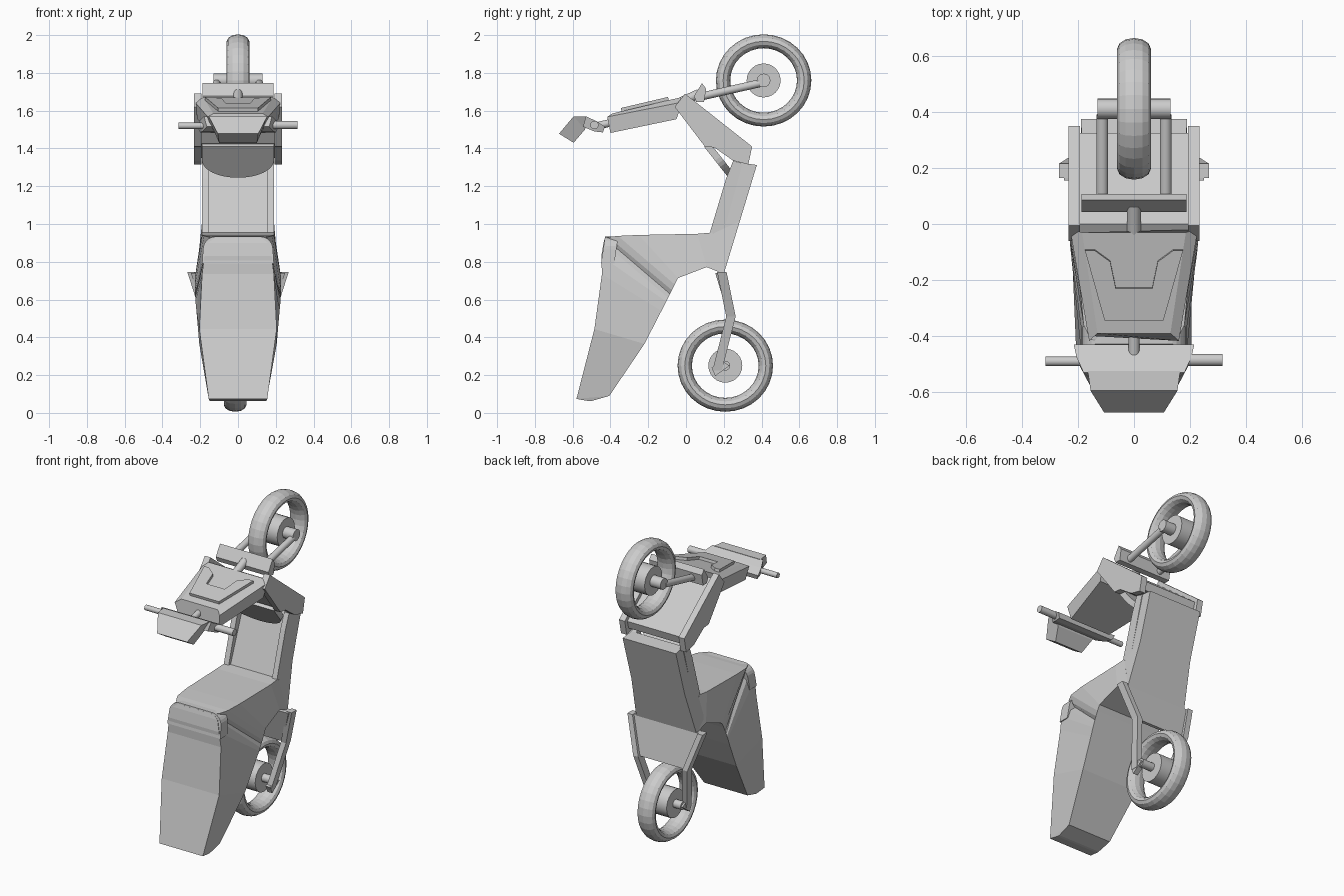
import bpy, bmesh, math
from mathutils import Vector

if "Cube" in bpy.data.objects:
    bpy.data.objects.remove(bpy.data.objects["Cube"])


def finish(name, bm):
    bmesh.ops.recalc_face_normals(bm, faces=bm.faces)
    me = bpy.data.meshes.new(name)
    bm.to_mesh(me)
    bm.free()
    ob = bpy.data.objects.new(name, me)
    bpy.context.collection.objects.link(ob)
    return ob


def loft(name, stations):
    """Each station runs top to bottom as (y, z, half_width), mirrored in x."""
    bm = bmesh.new()
    rings = []
    for st in stations:
        co = [(w, y, z) for y, z, w in st] + [(-w, y, z) for y, z, w in reversed(st)]
        rings.append([bm.verts.new(c) for c in co])
    for a, b in zip(rings, rings[1:]):
        n = len(a)
        for i in range(n):
            j = (i + 1) % n
            bm.faces.new((a[i], a[j], b[j], b[i]))
    bm.faces.new(rings[0])
    bm.faces.new(rings[-1])
    return finish(name, bm)


def extrude(name, pts, depth):
    """Extrude a closed 3D outline along a vector."""
    bm = bmesh.new()
    f = bm.faces.new([bm.verts.new(p) for p in pts])
    geo = bmesh.ops.extrude_face_region(bm, geom=[f])["geom"]
    bmesh.ops.translate(bm, vec=depth, verts=[g for g in geo if isinstance(g, bmesh.types.BMVert)])
    return finish(name, bm)


def side_plate(name, yz, x0, x1):
    return extrude(name, [(x0, y, z) for y, z in yz], (x1 - x0, 0, 0))


def rod(name, a, b, r, sides=20):
    a, b = Vector(a), Vector(b)
    d = b - a
    bpy.ops.mesh.primitive_cylinder_add(vertices=sides, radius=r, depth=d.length, location=(a + b) / 2)
    ob = bpy.context.object
    ob.name = name
    ob.rotation_euler = d.to_track_quat('Z', 'Y').to_euler()
    bpy.ops.object.shade_smooth_by_angle(angle=math.radians(35))


def wheel(name, x, y, z, axle_r, axle_w):
    bpy.ops.mesh.primitive_torus_add(major_segments=32, minor_segments=12, major_radius=0.2115,
                                     minor_radius=0.0375, location=(x, y, z), rotation=(0, math.pi / 2, 0))
    t = bpy.context.object
    t.name = name + "_tire"
    t.scale = (0.98, 1.015, 1.6)
    rod(name + "_hub", (x - .055, y, z), (x + .055, y, z), .09, 24)
    rod(name + "_axle", (-axle_w, y, z), (axle_w, y, z), axle_r)


# wheels
wheel("front_wheel", 0, .411, 1.76, .036, .13)
wheel("rear_wheel", -.015, .208, .25, .026, .125)

# front fork, clamp and steering stems
for s, side in ((1, "right"), (-1, "left")):
    rod("fork_" + side, (s * .113, .09, 1.677), (s * .113, .39, 1.745), .021)
side_plate("fork_clamp", [(.042, 1.677), (.085, 1.746), (.107, 1.715), (.095, 1.645), (.055, 1.645)], -.188, .188)
rod("steering_stem", (0, -.04, 1.64), (0, .07, 1.69), .025)
rod("handlebar_stem", (0, -.49, 1.515), (0, -.38, 1.54), .02)

# front body box with bevelled top
loft("front_panel", [
    [(-.03, 1.67, .185), (-.02, 1.645, .228), (-.05, 1.555, .215)],
    [(-.39, 1.585, .13), (-.417, 1.567, .16), (-.40, 1.482, .145)],
])
# raised U trim lying on the sloped top
trim = [(.14, -.09), (.085, -.13), (.065, -.225), (-.065, -.225), (-.085, -.13), (-.14, -.09),
        (-.175, -.09), (-.105, -.34), (.105, -.34), (.175, -.09)]
extrude("front_trim", [(x, y, 1.67 + .236 * (y + .03) - .005) for x, y in trim], (0, -.005, .022))

# headlight housing and handlebar cowl
loft("handlebar_cowl", [
    [(-.43, 1.515, .215), (-.44, 1.485, .20)],
    [(-.475, 1.545, .205), (-.485, 1.49, .19)],
    [(-.53, 1.57, .18), (-.545, 1.515, .165)],
])
loft("headlight", [
    [(-.525, 1.57, .165), (-.525, 1.53, .15)],
    [(-.595, 1.57, .155), (-.535, 1.50, .13)],
    [(-.672, 1.478, .107), (-.595, 1.43, .10)],
])
rod("grip_right", (.10, -.485, 1.524), (.315, -.485, 1.524), .022, 16)
rod("grip_left", (-.10, -.49, 1.52), (-.315, -.49, 1.52), .017, 16)

# leg shield: two side rails with a recessed panel between
rail = [(-.06, 1.62), (-.005, 1.69), (.35, 1.41), (.33, 1.315), (.25, 1.335), (.15, 1.405), (.10, 1.41)]
for s, side in ((1, "right"), (-1, "left")):
    side_plate("shield_rail_" + side, rail, s * .192, s * .233)
side_plate("shield_panel", [(-.04, 1.63), (.0, 1.655), (.325, 1.40), (.31, 1.35), (.20, 1.39), (.10, 1.43)],
           -.194, .194)

# rounded inner flap
a, d = Vector((0, .095, 1.41)), Vector((0, .13, -.165))
flap = [(.19, 0)] + [(.19 * math.cos(i * math.pi / 16), .45 + .55 * math.sin(i * math.pi / 16))
                     for i in range(17)] + [(-.19, 0)]
extrude("shield_flap", [a + Vector((x, 0, 0)) + d * t for x, t in flap], (0, .03, .022))

# upright floor slab with side ribs
loft("floor_slab", [
    [(.29, 1.325, .185), (.375, 1.312, .19)],
    [(.145, .95, .19), (.285, 1.015, .19)],
    [(.11, .78, .215), (.20, .735, .215)],
])
rib = [(.25, 1.335), (.30, 1.32), (.20, .96), (.09, .89), (.125, .95), (.212, 1.24)]
for s, side in ((1, "right"), (-1, "left")):
    side_plate("slab_rib_" + side, rib, s * .155, s * .19)

# seat and tail body
loft("seat_and_tail", [
    [(.14, .955, .19), (.20, .735, .215)],
    [(.06, .948, .193), (.11, .772, .22)],
    [(-.25, .942, .19), (-.042, .714, .228)],
    [(-.36, .937, .18), (-.06, .68, .228)],
    [(-.41, .931, .155), (-.075, .65, .228)],
    [(-.43, .925, .125), (-.085, .63, .227)],
    [(-.437, .90, .16), (-.095, .61, .226)],
    [(-.448, .83, .178), (-.105, .59, .225)],
    [(-.445, .735, .19), (-.13, .54, .22)],
    [(-.485, .444, .205), (-.22, .365, .205)],
    [(-.58, .074, .155), (-.406, .09, .155)],
    [(-.517, .063, .15), (-.50, .063, .15)],
])
# rear cushion cap
cap = [(.175 * math.copysign(1, c), .80) for c in (1, -1)]
arc = [i * math.pi / 12 for i in range(7)]
cap = [(.19, .79)] + [(.12 + .065 * math.cos(t), .865 + .068 * math.sin(t)) for t in arc] \
    + [(-.12 - .065 * math.cos(t), .865 + .068 * math.sin(t)) for t in reversed(arc)] + [(-.19, .79)]
extrude("seat_cap", [(x, -.45 + (z - .79) * .15, z) for x, z in cap], (0, .07, 0))

# rear guard plate
loft("rear_guard", [
    [(.155, .74, .25), (.20, .745, .25)],
    [(.225, .51, .165), (.245, .51, .165)],
])
# rear arms
for s, side in ((1, "right"), (-1, "left")):
    path = [(s * .25, .19, .745), (s * .175, .238, .51), (s * .12, .165, .225)]
    bm = bmesh.new()
    rings = []
    for x, y, z in path:
        rings.append([bm.verts.new((x + i, y + j, z)) for i, j in
                      ((-.018, -.025), (.018, -.025), (.018, .025), (-.018, .025))])
    for p, q in zip(rings, rings[1:]):
        for i in range(4):
            bm.faces.new((p[i], p[(i + 1) % 4], q[(i + 1) % 4], q[i]))
    bm.faces.new(rings[0])
    bm.faces.new(rings[-1])
    finish("rear_arm_" + side, bm)
    side_plate("axle_bracket_" + side, [(.135, .24), (.155, .195), (.23, .25), (.19, .275)], s * .102, s * .136)
